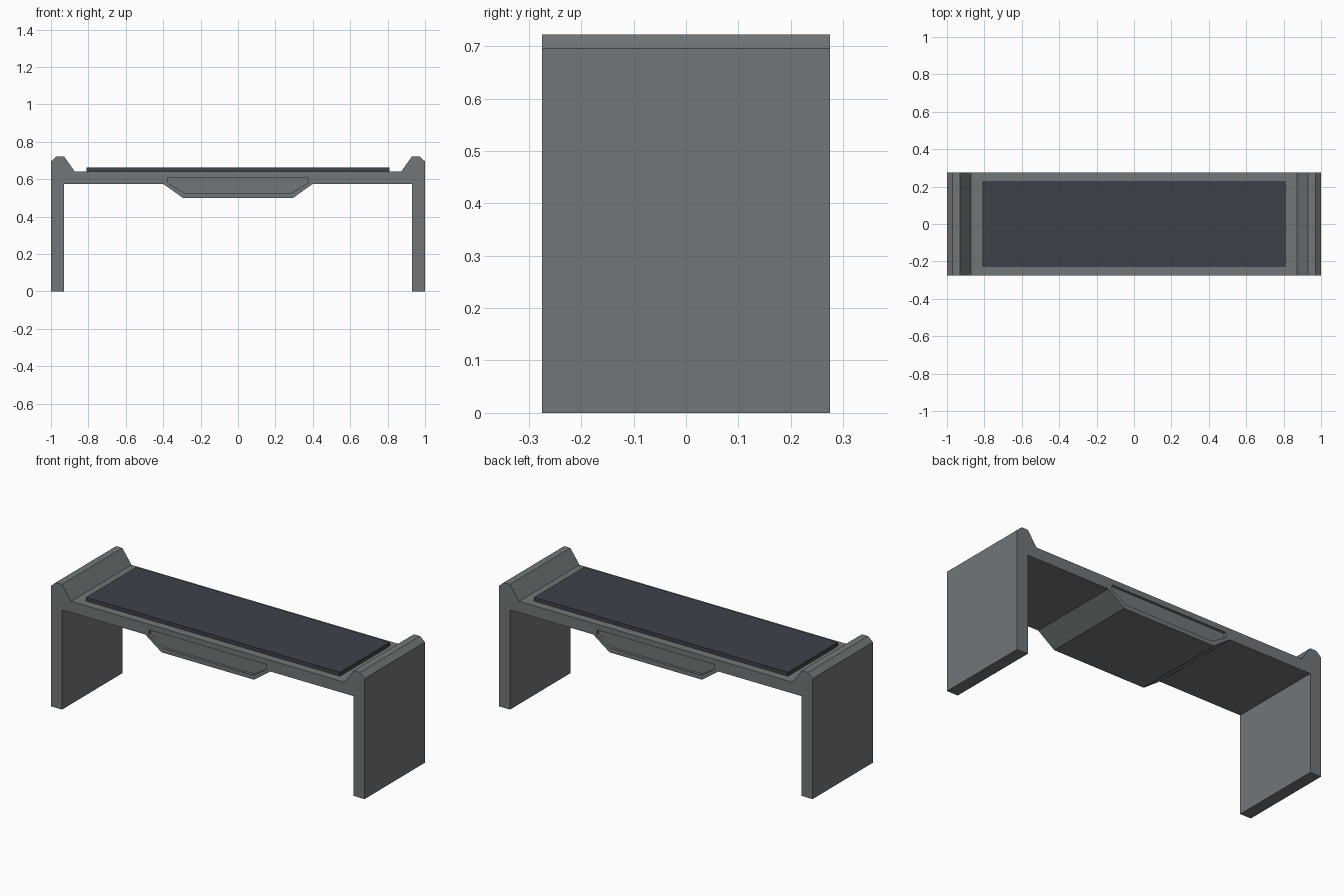
import bpy, bmesh

if "Cube" in bpy.data.objects:
    bpy.data.objects.remove(bpy.data.objects["Cube"])


def material(name, rgb):
    m = bpy.data.materials.new(name)
    m.diffuse_color = (*rgb, 1)
    m.use_nodes = True
    m.node_tree.nodes["Principled BSDF"].inputs["Base Color"].default_value = m.diffuse_color
    return m


def mirrored(half):
    """Close a right-hand outline by mirroring it across x = 0."""
    return half + [(-x, z) for x, z in reversed(half)]


def prism(name, outline, y0, y1, mat):
    """Extrude an x/z outline from y0 to y1."""
    bm = bmesh.new()
    face = bm.faces.new([bm.verts.new((x, y0, z)) for x, z in outline])
    ext = bmesh.ops.extrude_face_region(bm, geom=[face])
    verts = [v for v in ext["geom"] if isinstance(v, bmesh.types.BMVert)]
    bmesh.ops.translate(bm, verts=verts, vec=(0, y1 - y0, 0))
    bmesh.ops.recalc_face_normals(bm, faces=bm.faces)
    mesh = bpy.data.meshes.new(name)
    bm.to_mesh(mesh)
    bm.free()
    mesh.materials.append(mat)
    ob = bpy.data.objects.new(name, mesh)
    bpy.context.collection.objects.link(ob)
    return ob


grey = material("stone grey", (0.165, 0.182, 0.188))
dark = material("dark slate", (0.047, 0.053, 0.068))
HALF_DEPTH = 0.275
RECESS = 0.015

# Bench frame: legs, raised ends, deck and central belly in one profile
frame = prism("bench_frame", mirrored([
    (0.295, 0.50), (0.40, 0.575), (0.93, 0.575), (0.93, 0), (1, 0),
    (1, 0.695), (0.97, 0.722), (0.93, 0.722), (0.872, 0.64)]),
    -HALF_DEPTH, HALF_DEPTH, grey)

# Shallow recessed panel on the front and back of the belly
recess = mirrored([(0.285, 0.525), (0.375, 0.58), (0.375, 0.608)])
for s in (-1, 1):
    cutter = prism("recess_cutter", recess,
                   s * (HALF_DEPTH - RECESS), s * (HALF_DEPTH + 0.05), grey)
    cutter.hide_render = True
    mod = frame.modifiers.new("recess", "BOOLEAN")
    mod.operation = "DIFFERENCE"
    mod.solver = "EXACT"
    mod.object = cutter
    bpy.context.view_layer.objects.active = frame
    bpy.ops.object.modifier_apply(modifier=mod.name)
    bpy.data.objects.remove(cutter)

# Dark seat pad resting on the deck
prism("seat_pad", mirrored([(0.81, 0.635), (0.81, 0.662)]), -0.228, 0.228, dark)
